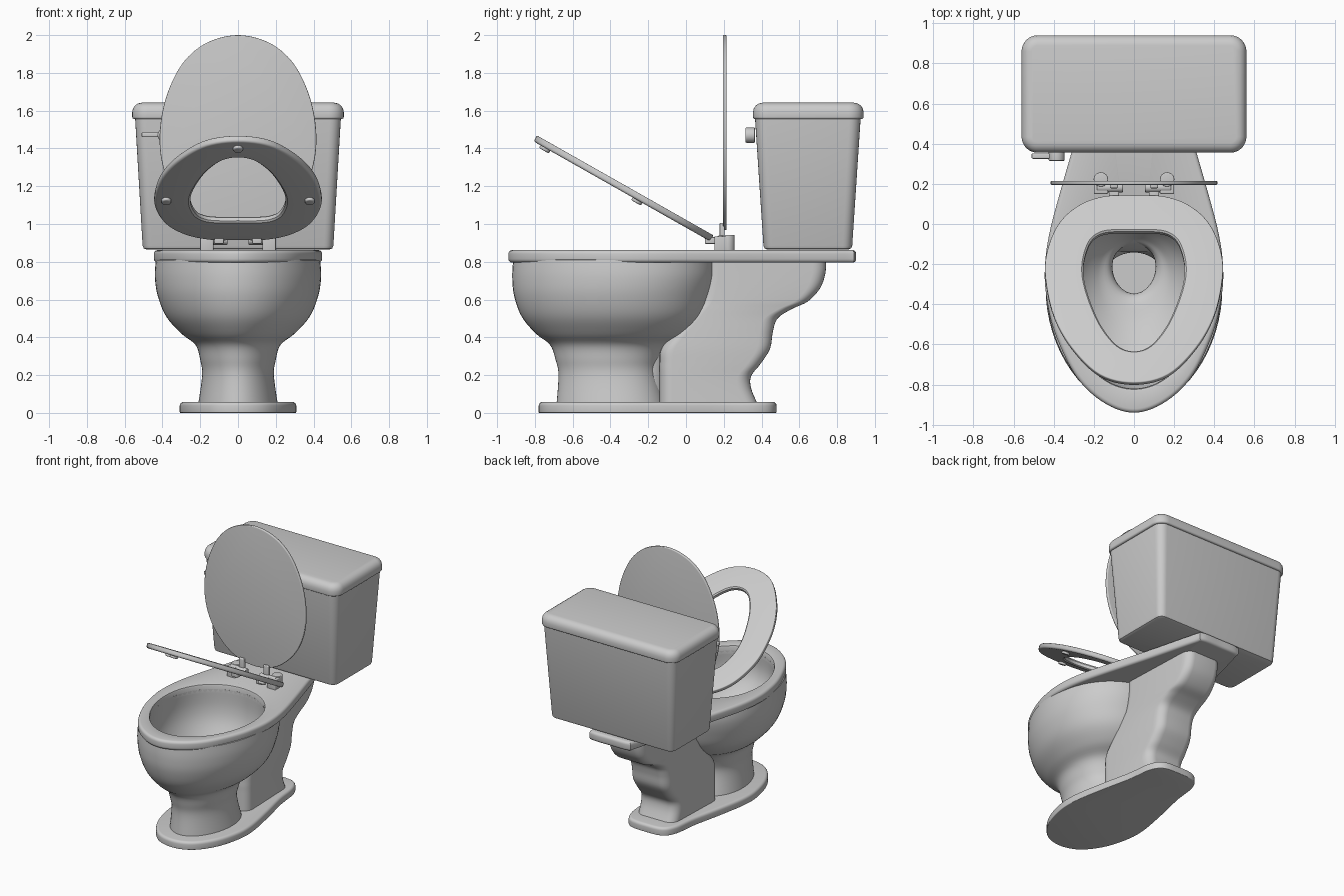
import bpy, bmesh
from math import sin, cos, pi, radians, atan2
from mathutils import Vector, Matrix

cube = bpy.data.objects.get("Cube")
if cube:
    bpy.data.objects.remove(cube, do_unlink=True)

porcelain = bpy.data.materials.new("light_grey_porcelain")
porcelain.use_nodes = True
COLOUR = (0.6, 0.6, 0.6, 1)
porcelain.diffuse_color = COLOUR
porcelain.node_tree.nodes["Principled BSDF"].inputs["Base Color"].default_value = COLOUR


def spline(points, steps=6, closed=True):
    """Smooth curve through points of any dimension."""
    p = [Vector(q) for q in points]
    n = len(p)
    pick = (lambda i: p[i % n]) if closed else (lambda i: p[max(0, min(n - 1, i))])
    out = []
    for i in range(n if closed else n - 1):
        a, b, c, d = (pick(i + k) for k in (-1, 0, 1, 2))
        for k in range(steps):
            t = k / steps
            out.append(0.5 * (2 * b + (c - a) * t + (2 * a - 5 * b + 4 * c - d) * t * t
                              + (3 * b - a - 3 * c + d) * t ** 3))
    if not closed:
        out.append(p[-1])
    return out


def mirrored(half, steps=6):
    """Closed outline from its +x half, which starts and ends on x = 0."""
    return spline(half + [(-x, y) for x, y in half[-2:0:-1]], steps)


def inset(loop, d):
    out = []
    for i, p in enumerate(loop):
        e = (loop[(i + 1) % len(loop)] - loop[i - 1]).normalized()
        out.append(p + d * Vector((-e.y, e.x)))
    return out


def rounded_box(x0, x1, y0, y1, r, n=6):
    out = []
    corners = ((x1 - r, y0 + r), (x1 - r, y1 - r), (x0 + r, y1 - r), (x0 + r, y0 + r))
    for k, (cx, cy) in enumerate(corners):
        for i in range(n + 1):
            a = pi / 2 * (k - 1 + i / n)
            out.append(Vector((cx + r * cos(a), cy + r * sin(a))))
    return out


def oval(rx, y0, y1, a, egg=0):
    """Point at angle a of an ellipse; egg moves its widest place back."""
    return Vector((rx * cos(a), (y0 + y1) / 2 + (y1 - y0) / 2 * (sin(a) + egg * cos(a) ** 2)))


def ellipse(rx, y0, y1, n=64, egg=0):
    return [oval(rx, y0, y1, 2 * pi * i / n, egg) for i in range(n)]


def loft(name, rings, matrix=Matrix(), ring_closed=False):
    """Skin a list of (outline, height) rings; cap the ends or join them."""
    bm = bmesh.new()
    rows = [[bm.verts.new((p.x, p.y, z)) for p in loop] for loop, z in rings]
    pairs = list(zip(rows, rows[1:])) + ([(rows[-1], rows[0])] if ring_closed else [])
    for a, b in pairs:
        for i in range(len(a)):
            j = (i + 1) % len(a)
            bm.faces.new((a[i], a[j], b[j], b[i]))
    if not ring_closed:
        bm.faces.new(rows[0][::-1])
        bm.faces.new(rows[-1])
    bmesh.ops.transform(bm, matrix=matrix, verts=bm.verts)
    bmesh.ops.recalc_face_normals(bm, faces=bm.faces)
    mesh = bpy.data.meshes.new(name)
    bm.to_mesh(mesh)
    bm.free()
    mesh.materials.append(porcelain)
    obj = bpy.data.objects.new(name, mesh)
    bpy.context.collection.objects.link(obj)
    bpy.ops.object.select_all(action="DESELECT")
    obj.select_set(True)
    bpy.context.view_layer.objects.active = obj
    bpy.ops.object.shade_smooth_by_angle(angle=radians(35))


def slab_rings(loop, z0, z1, r0, r1, n=4):
    """Rings of a slab with rounded lower (r0) and upper (r1) edges."""
    arc = [i / n * pi / 2 for i in range(n + 1)]
    low = [(inset(loop, r0 * (1 - sin(a))), z0 + r0 * (1 - cos(a))) for a in arc]
    high = [(inset(loop, r1 * (1 - cos(a))), z1 - r1 * (1 - sin(a))) for a in arc]
    return low + high


def slab(name, loop, z0, z1, r0, r1, matrix=Matrix()):
    loft(name, slab_rings(loop, z0, z1, r0, r1), matrix)


def rod(name, centre, radius, length, axis="Z"):
    turn = {"X": Matrix.Rotation(pi / 2, 4, "Y"), "Y": Matrix.Rotation(pi / 2, 4, "X"),
            "Z": Matrix()}[axis]
    slab(name, ellipse(radius, -radius, radius, 24), -length / 2, length / 2,
         0.005, 0.005, Matrix.Translation(centre) @ turn)


def box(name, x0, x1, y0, y1, z0, z1, r=0.006):
    slab(name, rounded_box(x0, x1, y0, y1, r, 3), z0, z1, r, r)


# Foot
foot = mirrored([(0, -.78), (.14, -.735), (.245, -.6), (.3, -.42), (.305, -.26), (.265, -.03),
                 (.215, .2), (.19, .38), (.13, .465), (0, .48)])
slab("foot", foot, 0, .058, .005, .02)

# Bowl: outer wall up, then inner wall down to the drain (half width, front, back, height)
outer = [(.21, -.685, -.1, .05), (.19, -.675, -.14, .2), (.2, -.69, -.13, .28),
         (.225, -.72, -.08, .36), (.3, -.795, .02, .42), (.38, -.87, .1, .51),
         (.425, -.91, .14, .62), (.44, -.92, .165, .72), (.435, -.915, .165, .81)]
inner = [(.355, -.82, .05, .825), (.355, -.82, .05, .7), (.33, -.78, .03, .6),
         (.27, -.68, -.02, .5), (.18, -.5, -.07, .42), (.115, -.36, -.1, .37),
         (.108, -.35, -.1, .26), (.108, -.35, -.1, .06)]
sections = spline(outer, 5, False) + spline(inner, 5, False)
loft("bowl", [(ellipse(s[0], s[1], s[2], egg=.1), s[3]) for s in sections])

# Rim with the rear deck that carries the tank
deck = mirrored([(0, -.94), (.15, -.89), (.288, -.76), (.395, -.54), (.438, -.35), (.443, -.2),
                 (.42, -.04), (.365, .17), (.27, .5), (.18, .84), (.15, .895), (0, .9)], 8)
mouth = [oval(.355, -.82, .05, atan2((p.y + .385) / .435, p.x / .355), .1) for p in deck]
rim = slab_rings(deck, .795, .862, .02, .02)
rim += [(inset(mouth, -.015), .862), (inset(mouth, -.004), .858), (mouth, .847), (mouth, .8)]
loft("rim_and_deck", rim, ring_closed=True)

# Rear pedestal: level sections (front, back, height) make its wavy back
waves = spline([(-.14, .38, .045), (-.14, .345, .13), (-.14, .345, .195), (-.14, .395, .26),
                (-.13, .445, .34), (-.06, .46, .43), (0, .485, .5), (.04, .56, .55),
                (.07, .645, .59), (.09, .71, .66), (.1, .738, .74), (.1, .74, .81)], 5, False)
pedestal = []
for front, back, z in waves:
    section = rounded_box(-.172, .172, front, back, .07)
    pedestal.append(([Vector((p.x * (1 - .2 * (p.y + .1)), p.y)) for p in section], z))
loft("rear_pedestal", pedestal)

# Tank and its cover
tank_low = rounded_box(-.505, .505, .41, .88, .05)
tank_high = rounded_box(-.545, .545, .365, .925, .06)
loft("tank", [(inset(tank_low, .02), .865), (inset(tank_low, .006), .871),
              (tank_low, .885), (tank_high, 1.565)])
slab("tank_cover", rounded_box(-.56, .56, .355, .94, .08, 8), 1.555, 1.642, .012, .05)

# Flush lever
rod("lever_hub", (-.385, .34, 1.47), .04, .05, "Y")
box("lever_arm", -.51, -.36, .325, .352, 1.46, 1.485)

# Raised seat, laid out from its hinge end
tilt = Matrix.Translation((0, .135, .925)) @ Matrix.Rotation(radians(150.5), 4, "X")
seat_edge = mirrored([(0, 0), (.15, .005), (.28, .06), (.38, .17), (.435, .33), (.44, .48),
                      (.4, .685), (.31, .87), (.17, 1.025), (0, 1.072)])
seat_hole = mirrored([(0, .205), (.1, .205), (.17, .22), (.22, .27), (.25, .38), (.247, .49),
                      (.21, .63), (.155, .76), (.08, .86), (0, .89)])
seat = slab_rings(seat_edge, -.018, .018, .006, .014)
seat += [(inset(seat_hole, -.01), .018), (seat_hole, .01), (seat_hole, -.01),
         (inset(seat_hole, -.008), -.018)]
loft("seat", seat, tilt, ring_closed=True)
for i, (x, s) in enumerate(((0, 1.0), (.38, .44), (-.38, .44))):
    bumper = [p + Vector((x, s)) for p in ellipse(.026, -.03, .03, 20)]
    slab("seat_bumper_%d" % (i + 1), bumper, .01, .034, .003, .008, tilt)

# Upright lid
lid_edge = mirrored([(0, 0), (.16, .035), (.29, .135), (.375, .27), (.413, .43), (.405, .6),
                     (.36, .76), (.28, .9), (.16, .995), (0, 1.033)])
upright = Matrix.Translation((0, .205, .967)) @ Matrix.Rotation(pi / 2, 4, "X")
slab("lid", lid_edge, -.01, .01, .006, .006, upright)

# Hinges, one on each side
for side, sx in (("left", 1), ("right", -1)):
    rod(side + "_hinge_post", (sx * .165, .222, .9), .036, .085)
    box(side + "_hinge_block", sx * .165 - .035, sx * .165 + .035, .15, .22, .855, .935)
    rod(side + "_hinge_barrel", (sx * .12, .182, .915), .025, .13, "X")
    box(side + "_seat_tab", sx * .1 - .025, sx * .1 + .025, .1, .18, .895, .93)
    box(side + "_lid_tab", sx * .1 - .02, sx * .1 + .02, .178, .205, .9, 1.005)
